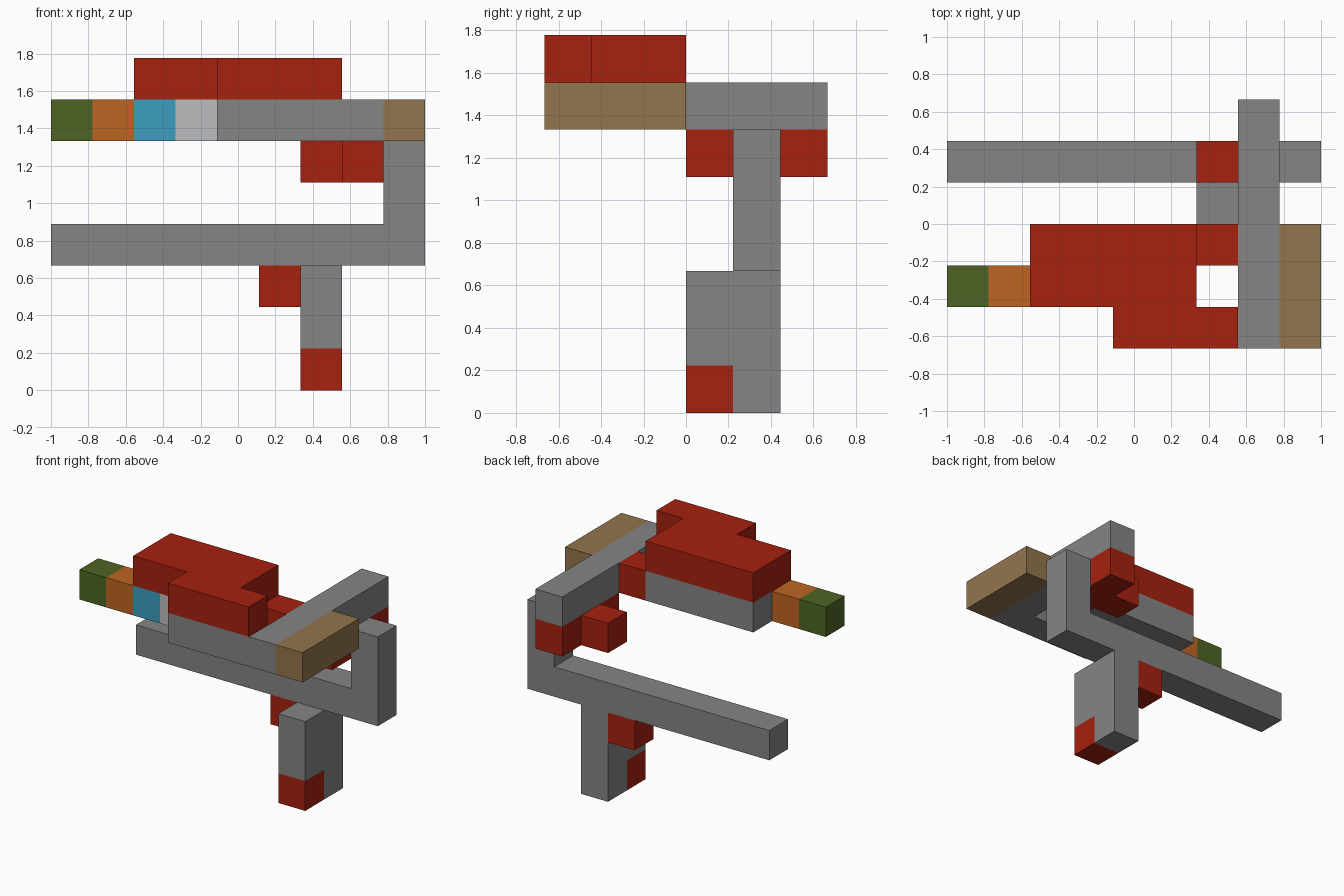
import bpy, bmesh
from itertools import product
from mathutils import Vector

cube = bpy.data.objects.get("Cube")
if cube:
    bpy.data.objects.remove(cube)

U = 2 / 9                                # one block
ORIGIN = Vector((-4.5, -3, 0))           # block grid corner


def material(name, hex_code):
    srgb = [int(hex_code[i:i + 2], 16) / 255 for i in (0, 2, 4)]
    colour = [((c + 0.055) / 1.055) ** 2.4 for c in srgb] + [1]
    m = bpy.data.materials.new(name)
    m.use_nodes = True
    m.diffuse_color = colour
    m.node_tree.nodes["Principled BSDF"].inputs["Base Color"].default_value = colour
    return m


grey = material("grey", "858585")
red = material("red", "A6210F")
tan = material("tan", "92754D")
green = material("green", "4E6423")
orange = material("orange", "BE6522")
blue = material("blue", "3C9DC0")
light = material("light grey", "BCBDBF")


def part(name, mat, *boxes):
    """One closed solid from block ranges ((x0, x1), (y0, y1), (z0, z1))."""
    cells = {c for box in boxes for c in product(*(range(*r) for r in box))}
    bm = bmesh.new()
    for cell in cells:
        centre = Vector(cell) + Vector((0.5, 0.5, 0.5))
        for axis, sign in product(range(3), (-1, 1)):
            n = Vector((0, 0, 0))
            n[axis] = sign
            if tuple(int(a + b) for a, b in zip(cell, n)) in cells:
                continue                 # inner face
            u = Vector((n.y, n.z, n.x))
            v = n.cross(u)
            corners = [centre + (n + a * u + b * v) / 2
                       for a, b in ((-1, -1), (1, -1), (1, 1), (-1, 1))]
            bm.faces.new([bm.verts.new((p + ORIGIN) * U) for p in corners])
    bmesh.ops.remove_doubles(bm, verts=bm.verts[:], dist=0.001)
    bmesh.ops.dissolve_limit(bm, angle_limit=0.02, verts=bm.verts[:], edges=bm.edges[:])
    bmesh.ops.recalc_face_normals(bm, faces=bm.faces[:])
    mesh = bpy.data.meshes.new(name)
    bm.to_mesh(mesh)
    bm.free()
    mesh.materials.append(mat)
    bpy.context.collection.objects.link(bpy.data.objects.new(name, mesh))


# Long lower bar with its rear upright and the grip
part("lower_frame", grey,
     ((0, 9), (4, 5), (3, 4)), ((8, 9), (4, 5), (4, 6)),
     ((6, 7), (4, 5), (0, 3)), ((6, 7), (3, 4), (1, 3)))
part("grip_foot", red, ((6, 7), (3, 4), (0, 1)))
part("trigger", red, ((5, 6), (4, 5), (2, 3)))

# Mount under the cross bar
part("cross_bar_mount", red, ((7, 8), (3, 6), (5, 6)), ((6, 7), (4, 5), (5, 6)))

# Upper body: cross bar, front arm and side block around an open hole
part("upper_body", grey,
     ((7, 8), (0, 6), (6, 7)), ((4, 7), (0, 1), (6, 7)),
     ((4, 6), (1, 2), (6, 7)), ((2, 6), (2, 3), (6, 7)))
part("body_link", red, ((6, 7), (2, 3), (6, 7)))
part("rear_pad", tan, ((8, 9), (0, 3), (6, 7)))
part("top_cover", red, ((2, 6), (1, 3), (7, 8)), ((4, 7), (0, 1), (7, 8)))

# Coloured barrel blocks, tip first
for i, (name, mat) in enumerate((("barrel_tip", green), ("barrel_ring", orange),
                                 ("barrel_core", blue), ("barrel_base", light))):
    part(name, mat, ((i, i + 1), (1, 2), (6, 7)))
